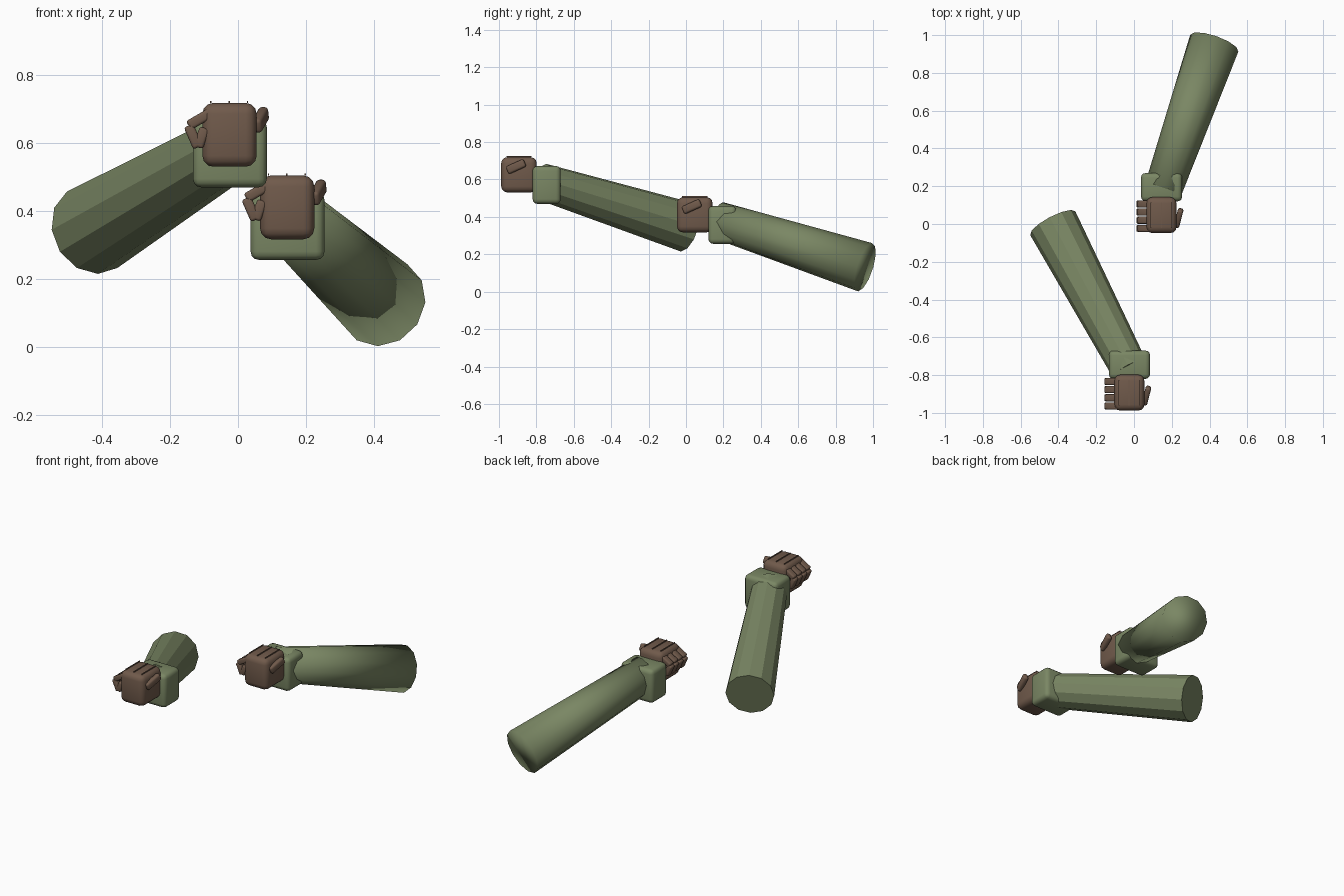
import bpy, bmesh, math
from mathutils import Vector, Matrix

old = bpy.data.objects.get("Cube")
if old:
    bpy.data.objects.remove(old, do_unlink=True)


def material(name, rgb):
    m = bpy.data.materials.new(name)
    m.use_nodes = True
    m.diffuse_color = (*rgb, 1)
    m.node_tree.nodes["Principled BSDF"].inputs["Base Color"].default_value = (*rgb, 1)
    return m


GREEN = material("sleeve green", (0.195, 0.242, 0.127))
BROWN = material("glove brown", (0.162, 0.102, 0.070))


def finish(name, bm, mat, smooth):
    mesh = bpy.data.meshes.new(name)
    bm.to_mesh(mesh)
    bm.free()
    mesh.materials.append(mat)
    for p in mesh.polygons:
        p.use_smooth = smooth
    ob = bpy.data.objects.new(name, mesh)
    bpy.context.collection.objects.link(ob)
    return ob


def block(name, centre, size, mat, bevel=0.0, rot=None):
    """Box with rounded edges, optionally turned."""
    bm = bmesh.new()
    bmesh.ops.create_cube(bm, size=1)
    bmesh.ops.scale(bm, vec=size, verts=bm.verts)
    if bevel:
        bmesh.ops.bevel(bm, geom=bm.edges[:], offset=bevel, segments=3,
                        profile=0.5, affect='EDGES')
    turn = rot.to_matrix().to_4x4() if rot else Matrix()
    bm.transform(Matrix.Translation(centre) @ turn)
    return finish(name, bm, mat, bevel > 0)


def bar(name, a, b, width, thick, mat, bevel):
    """Rounded bar running from a to b."""
    a, b = Vector(a), Vector(b)
    rot = (b - a).to_track_quat('X', 'Z')
    return block(name, (a + b) / 2, ((b - a).length, width, thick), mat, bevel, rot)


def sleeve(name, a, b, r1, r2, smooth):
    """Tapered twelve-sided sleeve from wrist a to elbow b."""
    a, b = Vector(a), Vector(b)
    bm = bmesh.new()
    bmesh.ops.create_cone(bm, cap_ends=True, segments=12, radius1=r1, radius2=r2,
                          depth=(b - a).length)
    rot = (b - a).to_track_quat('Z', 'Y').to_matrix().to_4x4()
    bm.transform(Matrix.Translation((a + b) / 2) @ rot)
    return finish(name, bm, GREEN, smooth)


def fist(side, shift):
    s = Vector(shift)

    def at(x, y, z):
        return Vector((x, y, z)) + s

    block(side + "_cuff", at(-0.024, -0.745, 0.571), (0.218, 0.15, 0.202), GREEN, 0.025)
    block(side + "_palm", at(-0.025, -0.893, 0.625), (0.16, 0.19, 0.188), BROWN, 0.032)
    # Curled fingers, three joints each
    for i in range(4):
        y = -0.963 + 0.043 * i
        joints = [(-0.075, 0.693), (-0.146, 0.652), (-0.118, 0.588), (-0.098, 0.645)]
        for j in range(3):
            (x1, z1), (x2, z2) = joints[j], joints[j + 1]
            bar(f"{side}_finger_{i + 1}_joint_{j + 1}", at(x1, y, z1), at(x2, y, z2),
                0.038, 0.03, BROWN, 0.008)
    # Thumb
    bar(side + "_thumb", at(0.054, -0.955, 0.648), at(0.078, -0.862, 0.69),
        0.03, 0.044, BROWN, 0.011)
    # Thin seams on the back of the hand
    for i in range(3):
        block(f"{side}_seam_{i + 1}", at(-0.08 + 0.054 * i, -0.893, 0.722),
              (0.004, 0.135, 0.006), BROWN)


# Two fists, the left one set further back and lower
fist("right", (0, 0, 0))
fist("left", (0.17, 0.94, -0.214))

# Sleeves: faceted on the right, smooth on the left
sleeve("right_sleeve", (-0.022, -0.77, 0.588), (-0.43, 0.004, 0.345), 0.099, 0.135, False)
sleeve("left_sleeve", (0.15, 0.17, 0.383), (0.425, 0.957, 0.131), 0.1, 0.135, True)
